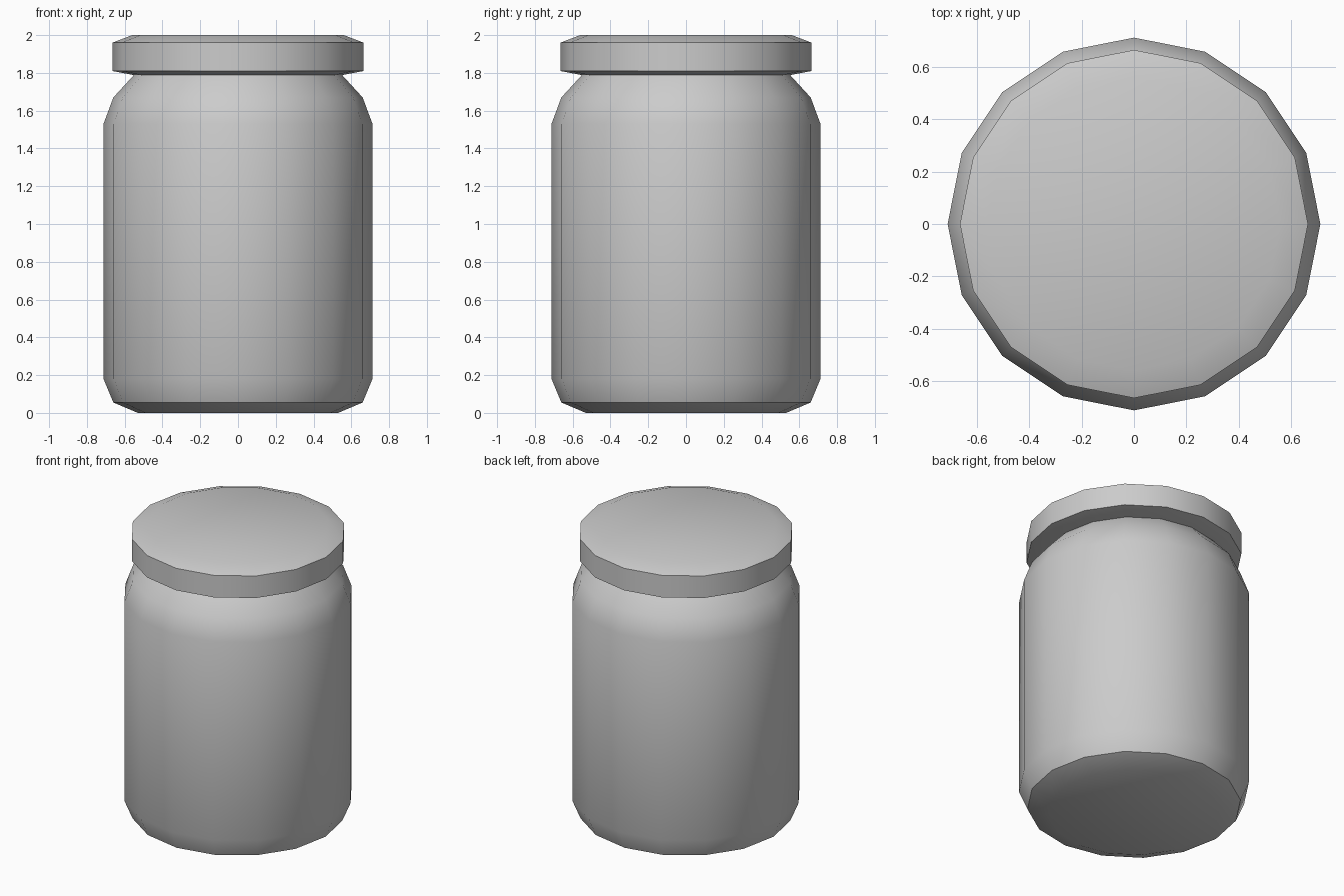
import bpy, bmesh, math

if "Cube" in bpy.data.objects:
    bpy.data.objects.remove(bpy.data.objects["Cube"])

SIDES = 16

grey = bpy.data.materials.new("plain grey")
grey.diffuse_color = (0.6, 0.6, 0.6, 1)
grey.use_nodes = True
grey.node_tree.nodes["Principled BSDF"].inputs["Base Color"].default_value = grey.diffuse_color


def lathe(name, profile, sharp_angle):
    """Spin a (radius, height) profile into a closed 16-sided solid."""
    bm = bmesh.new()
    rings = []
    for r, z in profile:
        rings.append([bm.verts.new((r * math.cos(2 * math.pi * i / SIDES),
                                    r * math.sin(2 * math.pi * i / SIDES), z))
                      for i in range(SIDES)])
    for a, b in zip(rings, rings[1:]):
        for i in range(SIDES):
            j = (i + 1) % SIDES
            bm.faces.new((a[i], a[j], b[j], b[i]))
    bm.faces.new(rings[0][::-1])
    bm.faces.new(rings[-1])
    mesh = bpy.data.meshes.new(name)
    bm.to_mesh(mesh)
    bm.free()
    mesh.materials.append(grey)
    obj = bpy.data.objects.new(name, mesh)
    bpy.context.collection.objects.link(obj)
    bpy.ops.object.select_all(action='DESELECT')
    obj.select_set(True)
    bpy.context.view_layer.objects.active = obj
    bpy.ops.object.shade_smooth_by_angle(angle=math.radians(sharp_angle))
    return obj


# Jar body: chamfered foot, straight wall, rounded shoulder and short neck
lathe("jar_body", [(0.53, 0), (0.66, 0.055), (0.712, 0.18), (0.712, 1.53),
                   (0.66, 1.67), (0.55, 1.79), (0.55, 1.80)], 40)

# Lid: wide disc with bevelled rims
lathe("lid", [(0.55, 1.788), (0.665, 1.81), (0.665, 1.96), (0.56, 2.0)], 40)
